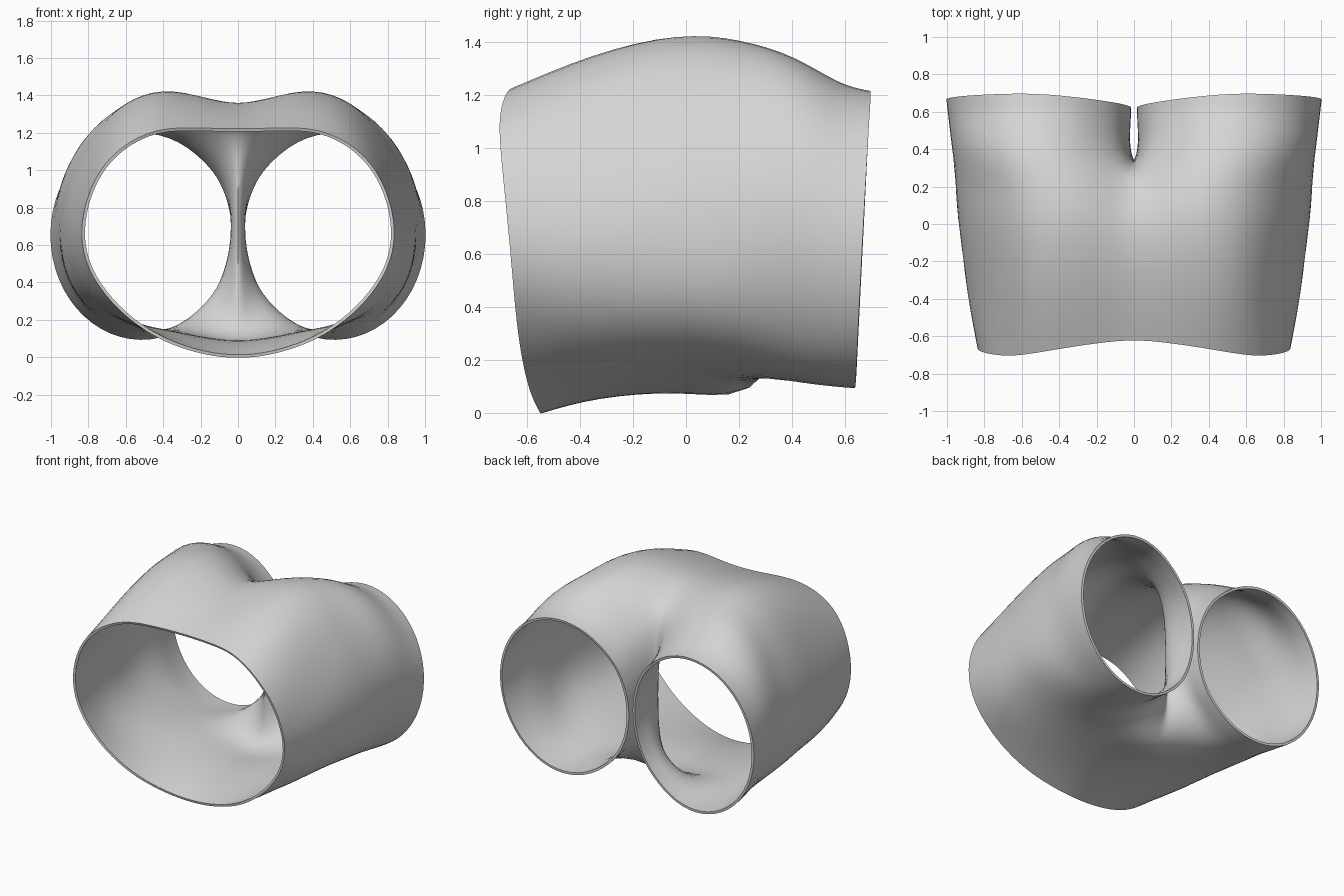
import bpy, bmesh
from math import cos, sin, radians

old = bpy.data.objects.get("Cube")
if old:
    bpy.data.objects.remove(old)

# One plain cloth colour
cloth = bpy.data.materials.new("light_grey_cloth")
cloth.use_nodes = True
colour = (0.66, 0.66, 0.66, 1)
cloth.diffuse_color = colour
cloth.node_tree.nodes["Principled BSDF"].inputs["Base Color"].default_value = colour

OUTER, INNER = 12, 5
TOTAL = OUTER + INNER
bm = bmesh.new()


def station(xs, zs, ys):
    """Half section running from the top centre round the hip to the bottom centre."""
    return [bm.verts.new((x, y, z)) for x, y, z in zip(xs, ys, zs)]


def leg_ring(cx, cz, rx, rz, y, tilt=0, pinch=0):
    """Closed elliptical leg section; its inner arc meets the crotch seam."""
    ring = []
    for i in range(TOTAL):
        if i < OUTER:
            a = radians(140 - 280 * i / (OUTER - 1))
        else:
            a = radians(220 - 80 * (i - OUTER + 1) / (INNER + 1))
        ring.append(bm.verts.new((cx + rx * cos(a),
                                  y + tilt * sin(a) + pinch * min(0, cos(a)),
                                  cz + rz * sin(a))))
    return ring


def bridge(a, b, closed=False):
    n = len(a)
    for i in range(n if closed else n - 1):
        j = (i + 1) % n
        bm.faces.new((a[i], a[j], b[j], b[i]))


# Waist opening, belly and hips
waist = station(
    [0, .2, .43, .63, .76, .83, .81, .71, .56, .38, .17, 0],
    [1.205, 1.21, 1.215, 1.11, .95, .72, .52, .35, .2, .09, .025, .008],
    [-.61, -.63, -.665, -.705, -.695, -.67, -.65, -.635, -.615, -.59, -.56, -.55])
belly = station(
    [0, .2, .45, .64, .80, .895, .875, .775, .6, .4, .2, 0],
    [1.295, 1.325, 1.355, 1.26, .98, .69, .47, .31, .2, .125, .085, .07], [-.35] * OUTER)
hips = station(
    [0, .2, .4, .6, .77, .9, .93, .91, .8, .59, .3, 0],
    [1.355, 1.4, 1.435, 1.37, 1.17, .9, .65, .45, .3, .195, .135, .085], [-.02] * OUTER)

# Seat section, closed by the crotch seam on the centre line
seat = station(
    [0, .16, .38, .6, .78, .92, .945, .92, .82, .58, .27, 0],
    [1.24, 1.34, 1.415, 1.355, 1.17, .9, .65, .45, .28, .155, .135, .025],
    [.21] + [.2] * (OUTER - 2) + [.22])
seam = station([0] * INNER, [.18, .4, .65, .9, 1.1], [.27, .28, .285, .28, .26])

# Leg sections out to the hem
thigh = leg_ring(.505, .735, .465, .62, .4)
cuff = leg_ring(.51, .668, .48, .57, .565, .012, .015)
hem = leg_ring(.515, .654, .487, .562, .668, .028, .045)

bridge(waist, belly)
bridge(belly, hips)
bridge(hips, seat)
bridge(seat + seam, thigh, True)
bridge(thigh, cuff, True)
bridge(cuff, hem, True)

mesh = bpy.data.meshes.new("shorts")
bm.to_mesh(mesh)
bm.free()
mesh.materials.append(cloth)
shorts = bpy.data.objects.new("shorts", mesh)
bpy.context.collection.objects.link(shorts)

# Mirror the half, round it off and give the cloth thickness
mirror = shorts.modifiers.new("mirror", 'MIRROR')
mirror.merge_threshold = 0.002
smooth = shorts.modifiers.new("smooth", 'SUBSURF')
smooth.levels = smooth.render_levels = 2
thick = shorts.modifiers.new("thickness", 'SOLIDIFY')
thick.thickness = 0.017
thick.offset = 1

bpy.context.view_layer.objects.active = shorts
shorts.select_set(True)
for name in ("mirror", "smooth", "thickness"):
    bpy.ops.object.modifier_apply(modifier=name)
bpy.ops.object.shade_smooth_by_angle(angle=radians(50))
